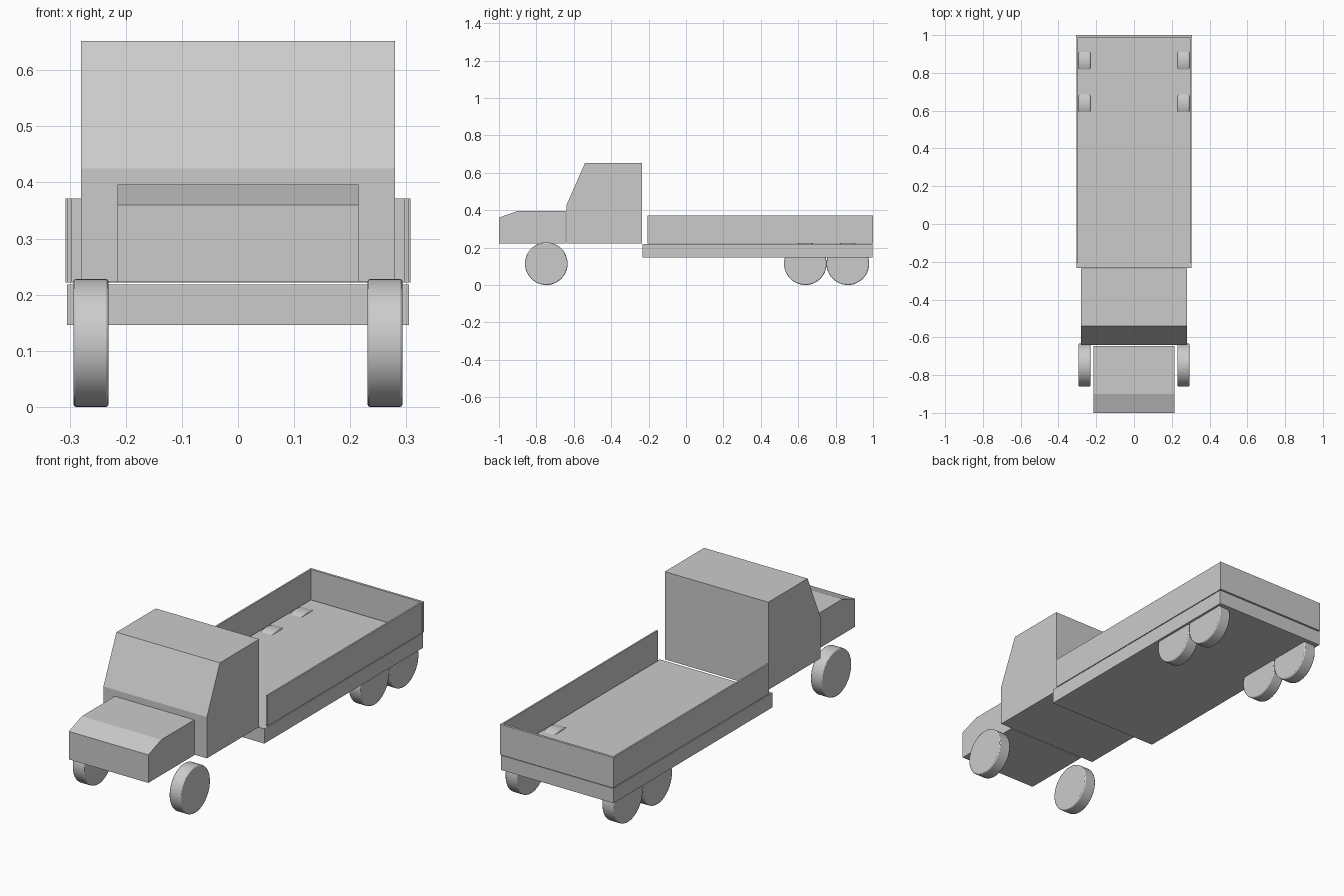
import bpy, bmesh, math

if "Cube" in bpy.data.objects:
    bpy.data.objects.remove(bpy.data.objects["Cube"])


def box(name, x0, x1, y0, y1, z0, z1):
    bpy.ops.mesh.primitive_cube_add(size=1, location=((x0 + x1) / 2, (y0 + y1) / 2, (z0 + z1) / 2))
    ob = bpy.context.object
    ob.name = name
    ob.scale = (x1 - x0, y1 - y0, z1 - z0)
    bpy.ops.object.transform_apply(location=False, rotation=False, scale=True)
    return ob


def extruded_profile(name, profile, half_width):
    # side profile in (y, z), extruded across x
    bm = bmesh.new()
    face = bm.faces.new([bm.verts.new((-half_width, y, z)) for y, z in profile])
    ret = bmesh.ops.extrude_face_region(bm, geom=[face])
    verts = [g for g in ret["geom"] if isinstance(g, bmesh.types.BMVert)]
    bmesh.ops.translate(bm, verts=verts, vec=(2 * half_width, 0, 0))
    bmesh.ops.recalc_face_normals(bm, faces=bm.faces)
    mesh = bpy.data.meshes.new(name)
    bm.to_mesh(mesh)
    bm.free()
    ob = bpy.data.objects.new(name, mesh)
    bpy.context.collection.objects.link(ob)
    return ob


def wheel(name, x, y):
    bpy.ops.mesh.primitive_cylinder_add(vertices=48, radius=0.114, depth=0.063,
                                        location=(x, y, 0.114), rotation=(0, math.pi / 2, 0))
    ob = bpy.context.object
    ob.name = name
    bevel = ob.modifiers.new("rounded_rim", "BEVEL")
    bevel.width = 0.005
    bevel.segments = 2
    bpy.ops.object.shade_smooth_by_angle(angle=math.radians(35))


# Hood and cab
extruded_profile("hood", [(-1, 0.223), (-1, 0.36), (-0.9, 0.396), (-0.645, 0.396), (-0.645, 0.223)], 0.215)
extruded_profile("cab", [(-0.64, 0.223), (-0.64, 0.425), (-0.54, 0.652), (-0.236, 0.652), (-0.236, 0.223)], 0.28)

# Flat bed with side walls and tailgate
box("bed_base", -0.305, 0.305, -0.232, 0.996, 0.146, 0.218)
for side, s in (("left", 1), ("right", -1)):
    xs = sorted((s * 0.297, s * 0.305))
    box(f"bed_wall_{side}", xs[0], xs[1], -0.206, 0.99, 0.222, 0.371)
box("tailgate", -0.307, 0.307, 0.988, 1.0, 0.222, 0.371)

# Wheels: one front axle, two rear axles
for axle, y in (("front", -0.747), ("middle", 0.638), ("rear", 0.865)):
    for side, s in (("left", 1), ("right", -1)):
        wheel(f"{axle}_wheel_{side}", s * 0.262, y)
